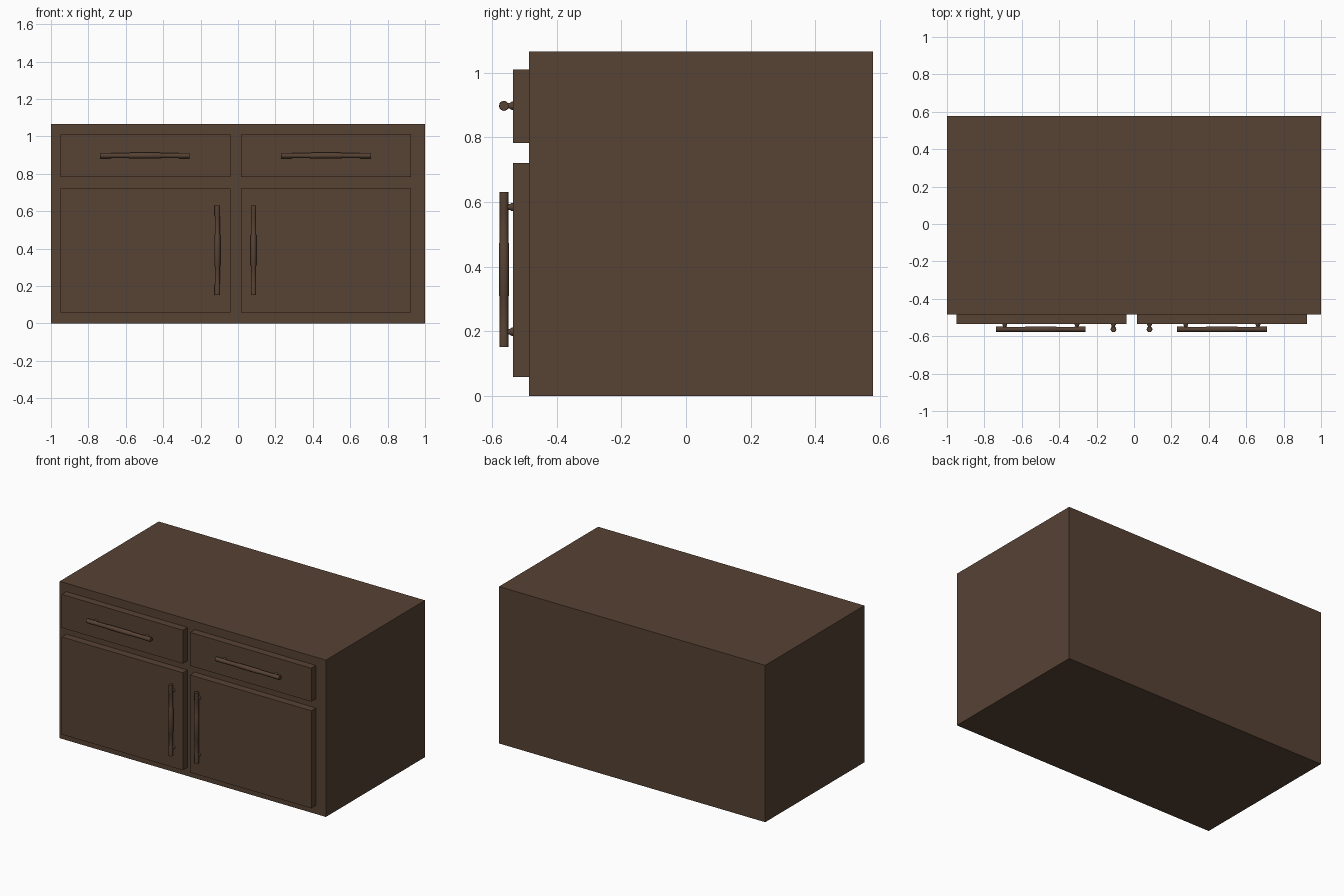
import bpy
from math import radians
from mathutils import Matrix, Vector

cube = bpy.data.objects.get("Cube")
if cube:
    bpy.data.objects.remove(cube, do_unlink=True)

# One dark brown finish for the whole cabinet
wood = bpy.data.materials.new("dark brown wood")
wood.use_nodes = True
colour = (0.095, 0.054, 0.034, 1)
wood.diffuse_color = colour
wood.node_tree.nodes["Principled BSDF"].inputs["Base Color"].default_value = colour

FRAME_Y = -0.485    # cabinet front
PANEL_Y = -0.535    # front of doors and drawers
BAR_Y = -0.563      # handle axis
SIDES = 12


def add_object(name, verts, faces):
    mesh = bpy.data.meshes.new(name)
    mesh.from_pydata(verts, [], faces)
    mesh.materials.append(wood)
    obj = bpy.data.objects.new(name, mesh)
    bpy.context.collection.objects.link(obj)
    return obj


def box(name, x, y, z):
    verts = [(a, b, c) for a in x for b in y for c in z]
    faces = [(0, 1, 3, 2), (4, 6, 7, 5), (0, 4, 5, 1),
             (2, 3, 7, 6), (0, 2, 6, 4), (1, 5, 7, 3)]
    return add_object(name, verts, faces)


def lathe(name, profile, matrix):
    """Turn (radius, height) pairs about an axis, with capped ends."""
    verts, faces = [], []
    for radius, height in profile:
        for i in range(SIDES):
            spoke = Matrix.Rotation(radians(360 * i / SIDES), 3, "Z") @ Vector((radius, 0, height))
            verts.append(matrix @ spoke)
    for ring in range(len(profile) - 1):
        a = ring * SIDES
        for i in range(SIDES):
            j = (i + 1) % SIDES
            faces.append((a + i, a + j, a + SIDES + j, a + SIDES + i))
    faces.append(tuple(reversed(range(SIDES))))
    faces.append(tuple(range(len(verts) - SIDES, len(verts))))
    obj = add_object(name, verts, faces)
    bpy.ops.object.select_all(action="DESELECT")
    obj.select_set(True)
    bpy.context.view_layer.objects.active = obj
    bpy.ops.object.shade_smooth_by_angle(angle=radians(35))
    return obj


def handle(name, x, z, horizontal):
    place = Matrix.Translation((x, BAR_Y, z))
    if horizontal:
        place = place @ Matrix.Rotation(radians(90), 4, "Y")
    # Bar with a slightly thicker grip in the middle
    half = [(0.0155, 0.08), (0.0135, 0.085), (0.0135, 0.18), (0.0145, 0.185), (0.0145, 0.24)]
    lathe(name + "_bar", [(r, -h) for r, h in reversed(half)] + half, place)
    # Two flared posts joining the bar to the panel
    for side, offset in (("a", -0.193), ("b", 0.193)):
        foot = place @ Vector((0, 0, offset))
        foot.y = PANEL_Y + 0.002
        post = Matrix.Translation(foot) @ Matrix.Rotation(radians(90), 4, "X")
        lathe(name + "_post_" + side,
              [(0.013, 0), (0.013, 0.006), (0.009, 0.012), (0.009, 0.03)], post)


# Cabinet body
box("cabinet_body", (-1, 1), (FRAME_Y, 0.578), (0, 1.065))

# Doors, drawers and their handles
for side, x, drawer_x, door_x in (("right", (-0.95, -0.04), -0.498, -0.11),
                                  ("left", (0.015, 0.925), 0.47, 0.083)):
    depth = (PANEL_Y, FRAME_Y)
    box(side + "_door", x, depth, (0.058, 0.72))
    box(side + "_drawer_front", x, depth, (0.782, 1.009))
    handle(side + "_drawer_handle", drawer_x, 0.897, True)
    handle(side + "_door_handle", door_x, 0.391, False)
